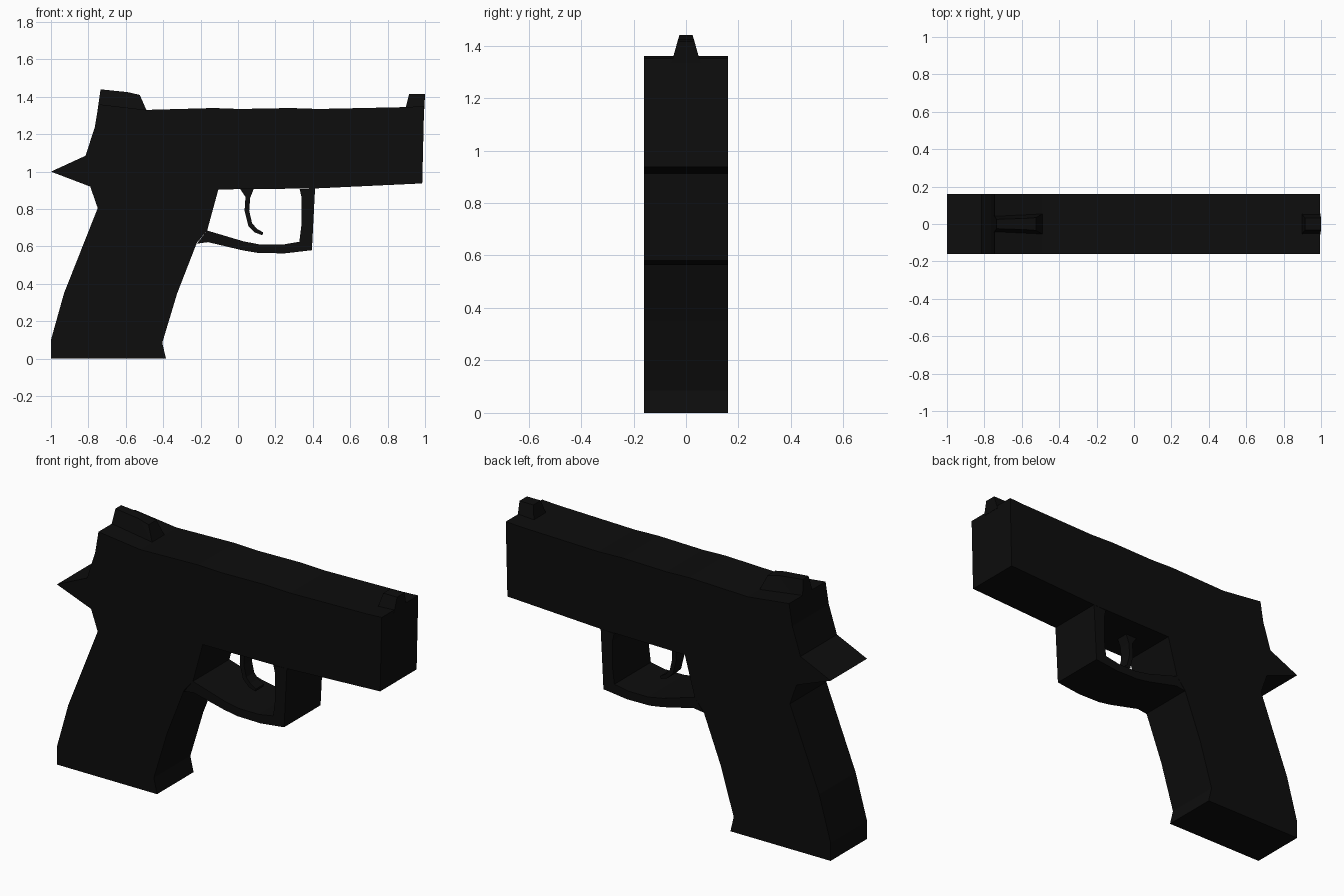
import bpy
import bmesh

if "Cube" in bpy.data.objects:
    bpy.data.objects.remove(bpy.data.objects["Cube"], do_unlink=True)

black = bpy.data.materials.new("matte_black")
black.use_nodes = True
colour = (0.004, 0.004, 0.004, 1)
black.diffuse_color = colour
black.node_tree.nodes["Principled BSDF"].inputs["Base Color"].default_value = colour


def extrude_profile(name, points, half_width):
    """Build a solid from an x-z outline; half_width(z) gives its reach in y."""
    bm = bmesh.new()
    sides = [[bm.verts.new((x, s * half_width(z), z)) for x, z in points] for s in (-1, 1)]
    for side in sides:
        bm.faces.new(side)
    n = len(points)
    for i in range(n):
        j = (i + 1) % n
        bm.faces.new((sides[0][i], sides[0][j], sides[1][j], sides[1][i]))
    bmesh.ops.recalc_face_normals(bm, faces=bm.faces)
    bmesh.ops.triangulate(bm, faces=[f for f in bm.faces if len(f.verts) > 4])
    mesh = bpy.data.meshes.new(name)
    bm.to_mesh(mesh)
    bm.free()
    mesh.materials.append(black)
    obj = bpy.data.objects.new(name, mesh)
    bpy.context.collection.objects.link(obj)
    return obj


def full_width(z):
    return 0.16


def sight_width(z):
    # Sights narrow towards the top
    return 0.055 - 0.03 * max(0, z - 1.34) / 0.1


# Grip, rear spur and slide in one outline
extrude_profile("body", [
    (-1, 0), (-1, 0.1), (-0.93, 0.35), (-0.75, 0.805), (-0.79, 0.92), (-1, 1),
    (-0.815, 1.085), (-0.765, 1.24), (-0.745, 1.36), (-0.49, 1.33),
    (-0.13, 1.34), (0.01, 1.335), (0.28, 1.34), (0.43, 1.335), (0.9, 1.345),
    (0.995, 1.35), (0.985, 0.937), (0.41, 0.91), (-0.105, 0.905),
    (-0.165, 0.685), (-0.22, 0.62), (-0.325, 0.35), (-0.405, 0.085), (-0.385, 0),
], full_width)

# Guard loop below the slide
extrude_profile("trigger_guard", [
    (-0.22, 0.615), (-0.16, 0.623), (0.03, 0.578), (0.11, 0.565), (0.25, 0.563),
    (0.395, 0.58), (0.412, 0.91), (0.33, 0.906), (0.34, 0.86), (0.34, 0.72),
    (0.328, 0.625), (0.24, 0.61), (0.12, 0.61), (0.03, 0.627), (-0.165, 0.685),
], full_width)

# Curved trigger blade
extrude_profile("trigger", [
    (0.01, 0.91), (0.04, 0.865), (0.035, 0.79), (0.055, 0.71), (0.09, 0.675),
    (0.13, 0.66), (0.135, 0.675), (0.1, 0.695), (0.075, 0.725), (0.06, 0.79),
    (0.065, 0.86), (0.085, 0.91),
], lambda z: 0.035)

# Tapered sights
extrude_profile("rear_sight", [
    (-0.755, 1.3), (-0.735, 1.44), (-0.59, 1.425), (-0.525, 1.41), (-0.488, 1.325),
], sight_width)
extrude_profile("front_sight", [
    (0.895, 1.335), (0.915, 1.415), (1, 1.415), (0.996, 1.335),
], sight_width)
